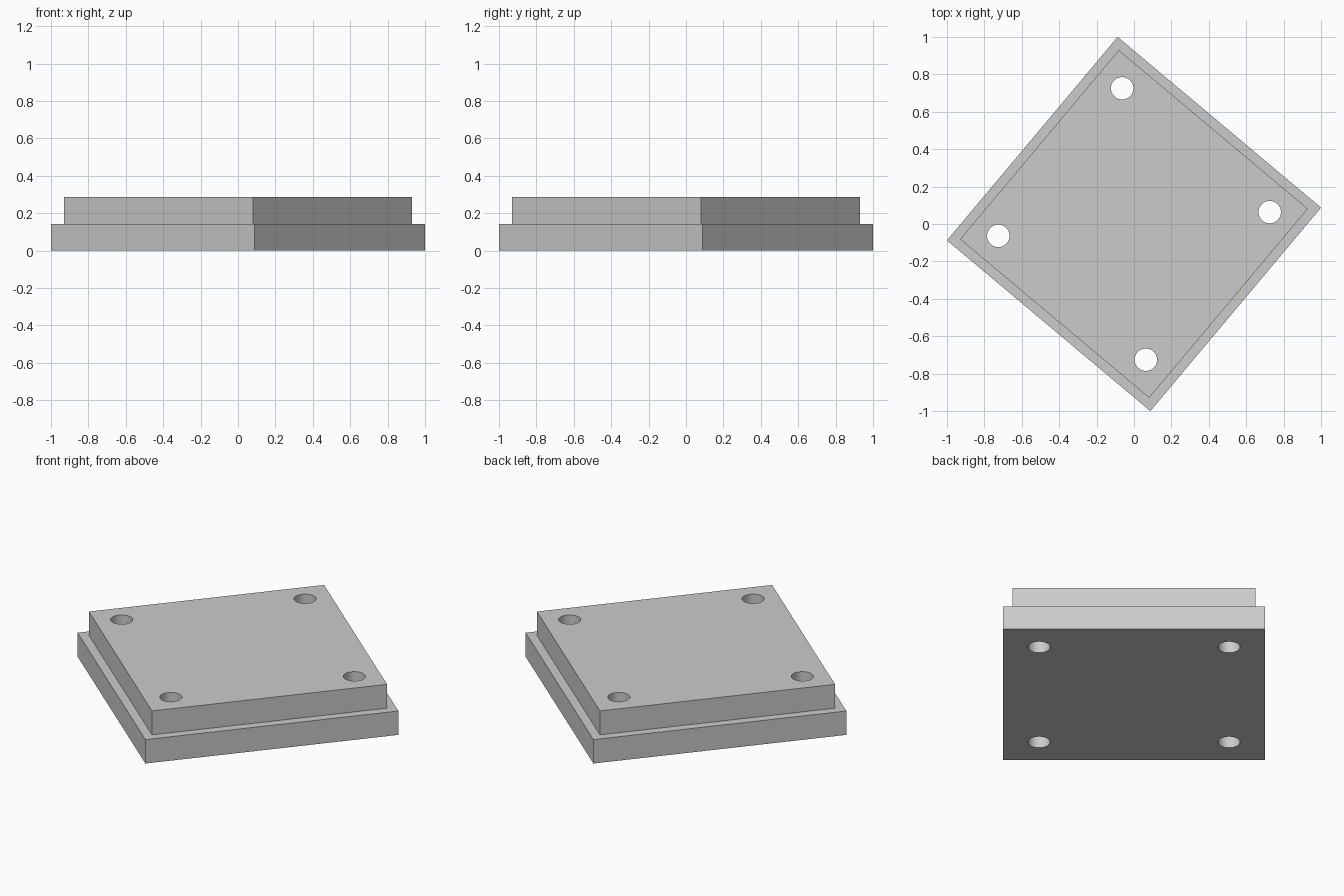
import bpy
import bmesh
from math import radians
from mathutils import Matrix

TURN = Matrix.Rotation(radians(50), 4, 'Z')
BASE_SIDE, TOP_SIDE, STEP = 1.42, 1.278, 0.143
HOLE_OFFSET, HOLE_RADIUS = 0.515, 0.06

cube = bpy.data.objects.get("Cube")
if cube:
    bpy.data.objects.remove(cube, do_unlink=True)

grey = bpy.data.materials.new("light grey")
grey.use_nodes = True
colour = (0.6, 0.6, 0.6, 1)
grey.diffuse_color = colour
grey.node_tree.nodes["Principled BSDF"].inputs["Base Color"].default_value = colour


def make_object(name, bm):
    bmesh.ops.transform(bm, matrix=TURN, verts=bm.verts)
    bmesh.ops.recalc_face_normals(bm, faces=bm.faces)
    mesh = bpy.data.meshes.new(name)
    bm.to_mesh(mesh)
    bm.free()
    mesh.materials.append(grey)
    obj = bpy.data.objects.new(name, mesh)
    bpy.context.collection.objects.link(obj)
    return obj


# Stepped plate: base slab, inset ledge, raised upper slab
bm = bmesh.new()
bmesh.ops.create_cube(bm, size=1, matrix=Matrix.Translation((0, 0, STEP / 2))
                      @ Matrix.Diagonal((BASE_SIDE, BASE_SIDE, STEP, 1)))
top = max(bm.faces, key=lambda f: f.calc_center_median().z)
bmesh.ops.inset_region(bm, faces=[top], thickness=(BASE_SIDE - TOP_SIDE) / 2)
raised = bmesh.ops.extrude_discrete_faces(bm, faces=[top])["faces"][0]
bmesh.ops.translate(bm, verts=raised.verts, vec=(0, 0, STEP))
plate = make_object("stepped_plate", bm)

# Four corner bolt holes running right through
bm = bmesh.new()
for sx in (-1, 1):
    for sy in (-1, 1):
        bmesh.ops.create_cone(
            bm, cap_ends=True, segments=48, radius1=HOLE_RADIUS,
            radius2=HOLE_RADIUS, depth=1,
            matrix=Matrix.Translation((sx * HOLE_OFFSET, sy * HOLE_OFFSET, STEP)))
cutter = make_object("bolt_hole_cutter", bm)

cut = plate.modifiers.new("bolt holes", 'BOOLEAN')
cut.operation = 'DIFFERENCE'
cut.solver = 'EXACT'
cut.object = cutter

# Apply the cut, then smooth only the hole walls
bpy.ops.object.select_all(action='DESELECT')
plate.select_set(True)
bpy.context.view_layer.objects.active = plate
bpy.ops.object.modifier_apply(modifier=cut.name)
bpy.data.objects.remove(cutter, do_unlink=True)
bpy.ops.object.shade_smooth_by_angle(angle=radians(30))
